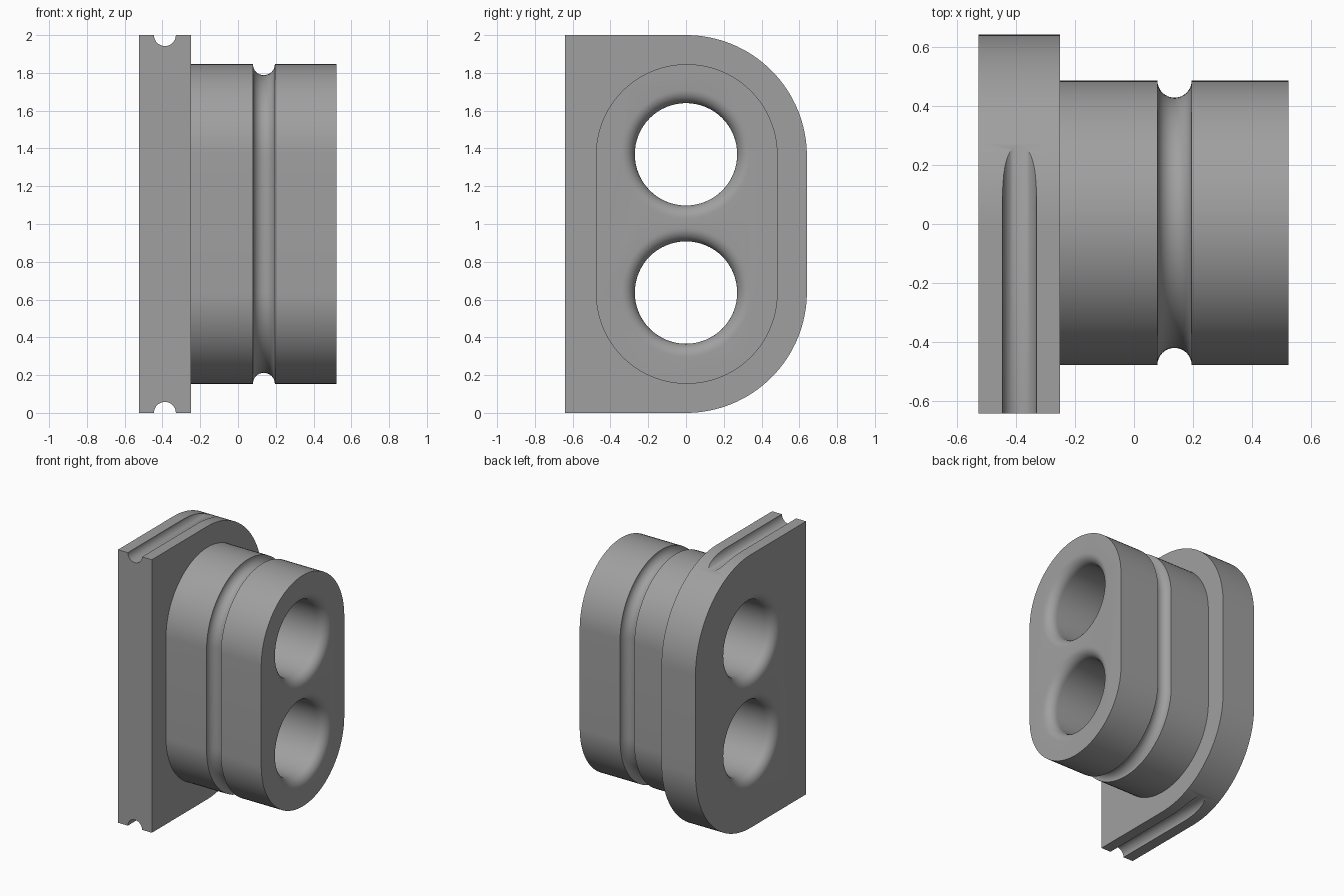
import bpy, bmesh, math

if "Cube" in bpy.data.objects:
    bpy.data.objects.remove(bpy.data.objects["Cube"])

grey = bpy.data.materials.new("grey")
grey.diffuse_color = (0.35, 0.35, 0.35, 1)
grey.use_nodes = True
grey.node_tree.nodes["Principled BSDF"].inputs["Base Color"].default_value = grey.diffuse_color


def loft(name, rings):
    """Skin a list of closed rings of points and cap both ends."""
    bm = bmesh.new()
    loops = [[bm.verts.new(p) for p in ring] for ring in rings]
    n = len(loops[0])
    for a, b in zip(loops, loops[1:]):
        for i in range(n):
            j = (i + 1) % n
            bm.faces.new((a[i], a[j], b[j], b[i]))
    bm.faces.new(loops[0][::-1])
    bm.faces.new(loops[-1])
    bmesh.ops.recalc_face_normals(bm, faces=bm.faces)
    mesh = bpy.data.meshes.new(name)
    bm.to_mesh(mesh)
    bm.free()
    mesh.materials.append(grey)
    obj = bpy.data.objects.new(name, mesh)
    bpy.context.collection.objects.link(obj)
    return obj


def arc(cy, cz, r, start, end, n):
    return [(cy + r * math.cos(start + (end - start) * i / n),
             cz + r * math.sin(start + (end - start) * i / n)) for i in range(n + 1)]


def at_x(x, outline):
    return [(x, y, z) for y, z in outline]


def stadium(x, r):
    return at_x(x, arc(0.004, 1.365, r, 0, math.pi, 48)
                + arc(0.004, 0.635, r, math.pi, 2 * math.pi, 48))


def boolean(target, tool, operation):
    mod = target.modifiers.new(tool.name, 'BOOLEAN')
    mod.object, mod.operation, mod.solver = tool, operation, 'EXACT'
    bpy.context.view_layer.objects.active = target
    bpy.ops.object.modifier_apply(modifier=mod.name)
    bpy.data.objects.remove(tool)


# Flange: square at the front, rounded at the back
outline = ([(-0.64, 2.0), (-0.64, 0.0)]
           + arc(0, 0.64, 0.64, -math.pi / 2, 0, 32)
           + arc(0, 1.36, 0.64, 0, math.pi / 2, 32))
plug = loft("flanged_plug", [at_x(x, outline) for x in (-0.525, -0.25)])

# Oval body with a half-round ring groove
G = 0.058
groove = [(0.137 - G * math.cos(math.pi * i / 16), 0.481 - G * math.sin(math.pi * i / 16))
          for i in range(17)]
profile = [(-0.3, 0.481)] + groove + [(0.522, 0.481)]
boolean(plug, loft("body", [stadium(x, r) for x, r in profile]), 'UNION')

# Straight half-round slots in the flange top and bottom
for z in (0.0, 2.0):
    ring = [(-0.387 + G * math.cos(math.pi * i / 16), z + G * math.sin(math.pi * i / 16))
            for i in range(32)]
    slot = loft("slot_cutter", [[(x, y, h) for x, h in ring] for y in (-0.8, 0.7)])
    boolean(plug, slot, 'DIFFERENCE')

# Two through holes with rounded mouths
F, R, X0, X1 = 0.07, 0.271, -0.525, 0.522
steps = [math.pi / 2 * i / 8 for i in range(9)]
mouth = [(F * math.sin(a), R + F - F * math.cos(a)) for a in steps]
bore = ([(X0 - 0.1, R + F)] + [(X0 + F - d, r) for d, r in mouth[::-1]]
        + [(X1 - F + d, r) for d, r in mouth] + [(X1 + 0.1, R + F)])
for z in (0.637, 1.369):
    cutter = loft("hole_cutter", [at_x(x, arc(0, z, r, 0, 2 * math.pi, 64)[:-1])
                                  for x, r in bore])
    boolean(plug, cutter, 'DIFFERENCE')

# Smooth curved walls, keep edges sharp
bpy.ops.object.select_all(action='DESELECT')
plug.select_set(True)
bpy.context.view_layer.objects.active = plug
bpy.ops.object.shade_smooth_by_angle(angle=math.radians(30))
